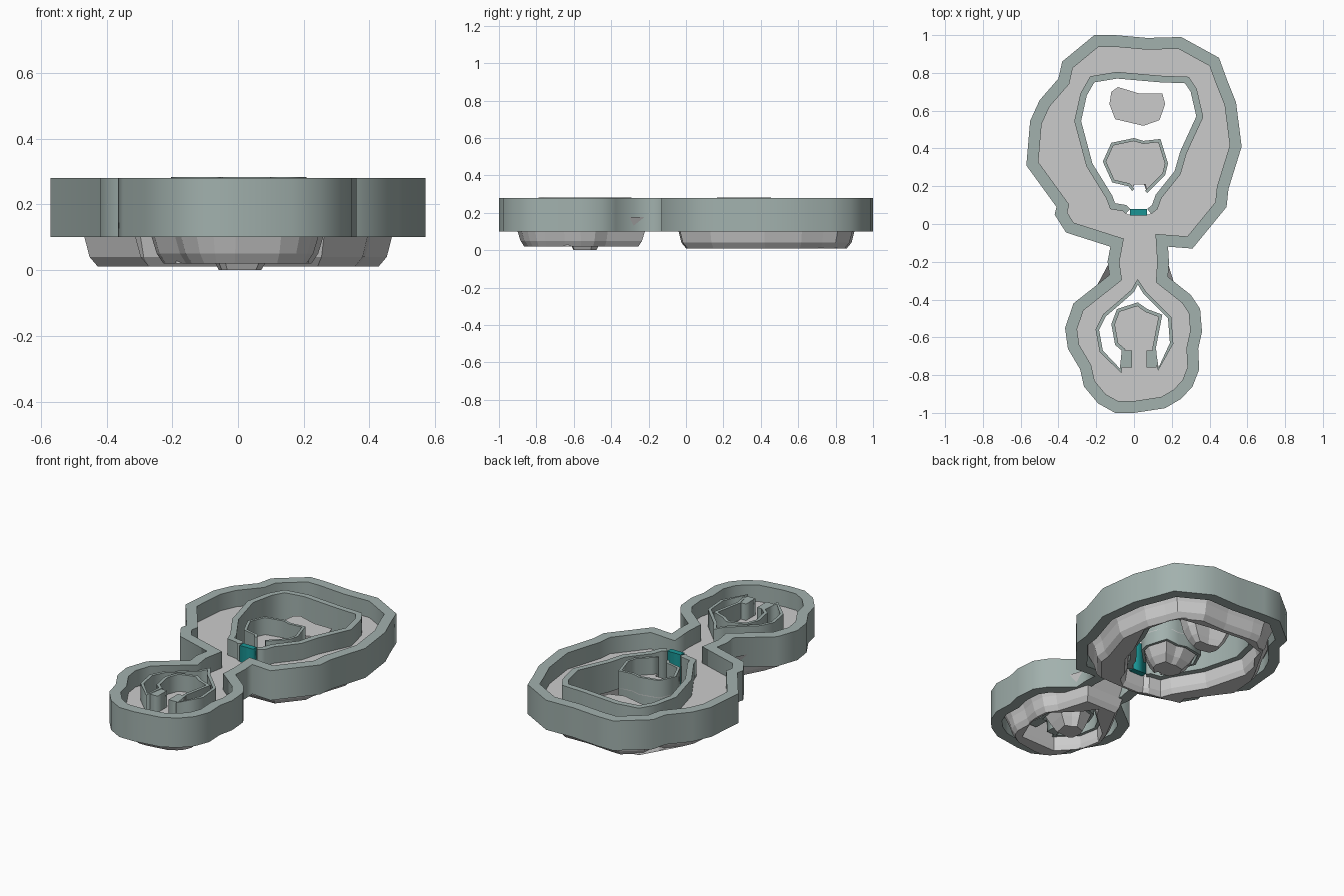
import bpy, bmesh
from mathutils import Vector

if "Cube" in bpy.data.objects:
    bpy.data.objects.remove(bpy.data.objects["Cube"])

def material(name, col):
    m = bpy.data.materials.new(name)
    m.diffuse_color = (*col, 1)
    m.use_nodes = True
    m.node_tree.nodes["Principled BSDF"].inputs["Base Color"].default_value = m.diffuse_color
    return m

STONE = material("wall_grey_green", (0.36, 0.44, 0.42))
TEAL = material("door_teal", (0.01, 0.30, 0.30))
FLOOR, BASE, TOP = 0.18, 0.10, 0.28

# Offset a clockwise outline; positive d moves inward
def offset(pts, d, closed=True):
    p = [Vector(q) for q in pts]
    n = len(p)
    out = []
    for i in range(n):
        a = p[i] - p[i - 1]
        b = p[(i + 1) % n] - p[i]
        if not closed and i == 0:
            a = b
        if not closed and i == n - 1:
            b = a
        a.normalize()
        b.normalize()
        na, nb = Vector((a.y, -a.x)), Vector((b.y, -b.x))
        out.append(tuple(p[i] + (na + nb) * d / max(1 + na.dot(nb), 0.6)))
    return out

# Flat plate or wall from outlines, inner outlines become holes
def plate(name, loops, z0, z1, mat=None):
    cu = bpy.data.curves.new(name, 'CURVE')
    cu.dimensions, cu.fill_mode = '2D', 'BOTH'
    cu.extrude = (z1 - z0) / 2
    for lp in loops:
        s = cu.splines.new('POLY')
        s.points.add(len(lp) - 1)
        for pt, q in zip(s.points, lp):
            pt.co = (q[0], q[1], 0, 1)
        s.use_cyclic_u = True
    o = bpy.data.objects.new(name, cu)
    o.location.z = (z0 + z1) / 2
    bpy.context.collection.objects.link(o)
    bpy.ops.object.select_all(action='DESELECT')
    o.select_set(True)
    bpy.context.view_layer.objects.active = o
    bpy.ops.object.convert(target='MESH')
    o = bpy.context.object
    if mat:
        o.data.materials.append(mat)

# Wall along an open path
def strip_wall(name, path, width, top=TOP):
    loop = list(path) + offset(path, width, False)[::-1]
    plate(name, [loop], BASE, top, STONE)

# Sloping faces through a stack of matching outlines
def loft(name, levels, cap=False):
    bm = bmesh.new()
    rows = [[bm.verts.new((x, y, z)) for x, y in lp] for lp, z in levels]
    n = len(rows[0])
    for r, s in zip(rows, rows[1:]):
        for i in range(n):
            j = (i + 1) % n
            bm.faces.new((r[i], r[j], s[j], s[i]))
    if cap:
        bm.faces.new(rows[-1])
    bmesh.ops.recalc_face_normals(bm, faces=bm.faces)
    me = bpy.data.meshes.new(name)
    bm.to_mesh(me)
    bm.free()
    o = bpy.data.objects.new(name, me)
    bpy.context.collection.objects.link(o)

# Rounded underside of a ring-shaped part
def ring_base(name, outer, hole, outs, ins, zs):
    lo = [(offset(outer, d), z) for d, z in zip(outs, zs)]
    li = [(offset(hole, -d), z) for d, z in zip(ins, zs)]
    loft(name + "_outside", lo)
    loft(name + "_inside", li)
    plate(name + "_bottom", [lo[-1][0], li[-1][0]], zs[-1], zs[-1] + 0.002)

# Tapered underside of an island
def island_base(name, outline, bottom):
    c = sum((Vector(p) for p in outline), Vector((0, 0))) / len(outline)
    def sc(k):
        return [tuple(c + (Vector(p) - c) * k) for p in outline]
    loft(name, [(sc(.97), FLOOR - .002), (sc(0.85), 0.1), (sc(0.68), 0.05), (sc(0.48), bottom)], True)

# Outlines, all clockwise
big = [(-.21, 1), (-.1, 1), (.07, .985), (.25, .99), (.45, .88), (.49, .77), (.54, .645),
       (.57, .41), (.5, .185), (.49, .09), (.31, -.13)]
neck_r = [(.18, -.12), (.185, -.2), (.18, -.28)]
small = [(.3, -.375), (.35, -.45), (.36, -.57), (.34, -.66), (.345, -.77), (.31, -.86), (.25, -.925),
         (.165, -.975), (0, -1), (-.1, -1), (-.19, -.95), (-.265, -.86), (-.285, -.77),
         (-.35, -.66), (-.365, -.55), (-.32, -.42)]
neck_l = [(-.13, -.27), (-.14, -.2), (-.125, -.12)]
big_left = [(-.36, -.045), (-.42, .05), (-.41, .09), (-.57, .31), (-.55, .545), (-.5, .655),
            (-.4, .77), (-.38, .86)]
outline = big + neck_r + small + neck_l + big_left

big_hole = [(-.02, .08), (-.04, .1), (-.1, .11), (-.115, .15), (-.22, .32), (-.28, .545),
            (-.25, .68), (-.21, .75), (-.09, .77), (.14, .75), (.27, .745), (.3, .7),
            (.33, .57), (.245, .385), (.215, .28), (.115, .155), (.095, .1), (.07, .08)]
small_arc = [(-.075, -.765), (-.165, -.67), (-.185, -.56), (-.15, -.49), (-.08, -.43),
             (0, -.36), (.02, -.32), (.05, -.37), (.1, -.42), (.18, -.5), (.19, -.63), (.13, -.76)]
small_isle = [(-.065, -.67), (-.1, -.64), (-.12, -.53), (-.09, -.45), (.02, -.415),
              (.07, -.45), (.15, -.48), (.115, -.66)]
small_hole = small_arc + small_isle[::-1]
flat_isle = [(-.12, .7), (-.085, .725), (.03, .69), (.15, .69), (.165, .635), (.135, .55),
             (.05, .52), (-.1, .555), (-.13, .635)]
walled_isle = [(-.01, .175), (-.03, .2), (-.115, .22), (-.165, .33), (-.12, .43), (0, .455),
               (.05, .44), (.14, .45), (.18, .32), (.165, .26), (.1, .195), (.07, .165)]
walled_floor = walled_isle + [(.06, .21), (0, .21)]

# Floors
plate("main_floor", [offset(outline, .06), offset(big_hole, -.03), offset(small_hole, -.014)],
      FLOOR - .004, FLOOR)
plate("flat_island_floor", [flat_isle], FLOOR - .004, FLOOR)
plate("walled_island_floor", [walled_floor], FLOOR - .004, FLOOR)

# Walls
plate("outer_wall", [outline, offset(outline, .062)], BASE, TOP, STONE)
strip_wall("large_inner_wall", big_hole, -.035)
strip_wall("walled_island_wall", walled_isle, .016, TOP + .003)
plate("small_inner_wall", [offset(small_hole, -.018), small_hole], BASE, TOP + .003, STONE)
for side, x0, x1 in (("left", -.06, -.01), ("right", .065, .118)):
    plate("bridge_wall_" + side, [[(x0, -.76), (x0, -.67), (x1, -.67), (x1, -.76)]], BASE, TOP, STONE)

# Door closing the gap in the large inner wall
plate("door", [[(-.02, .045), (-.02, .08), (.07, .08), (.07, .045)]], BASE, TOP, TEAL)

# Undersides hanging from the floors
ring_base("large_base", big + [(.0, -.14)] + big_left, big_hole,
          (.065, .10, .115, .14), (.034, .04, .05, .065), (FLOOR - .002, .1, .04, .01))
ring_base("small_base", [(.22, -.12)] + small + [(-.16, -.12)], small_arc,
          (.065, .10, .115, .135), (.016, .018, .02, .025), (FLOOR - .002, .1, .05, .02))
island_base("flat_island_base", flat_isle, .015)
island_base("walled_island_base", walled_floor, .015)
island_base("small_island_base", small_isle, 0)
